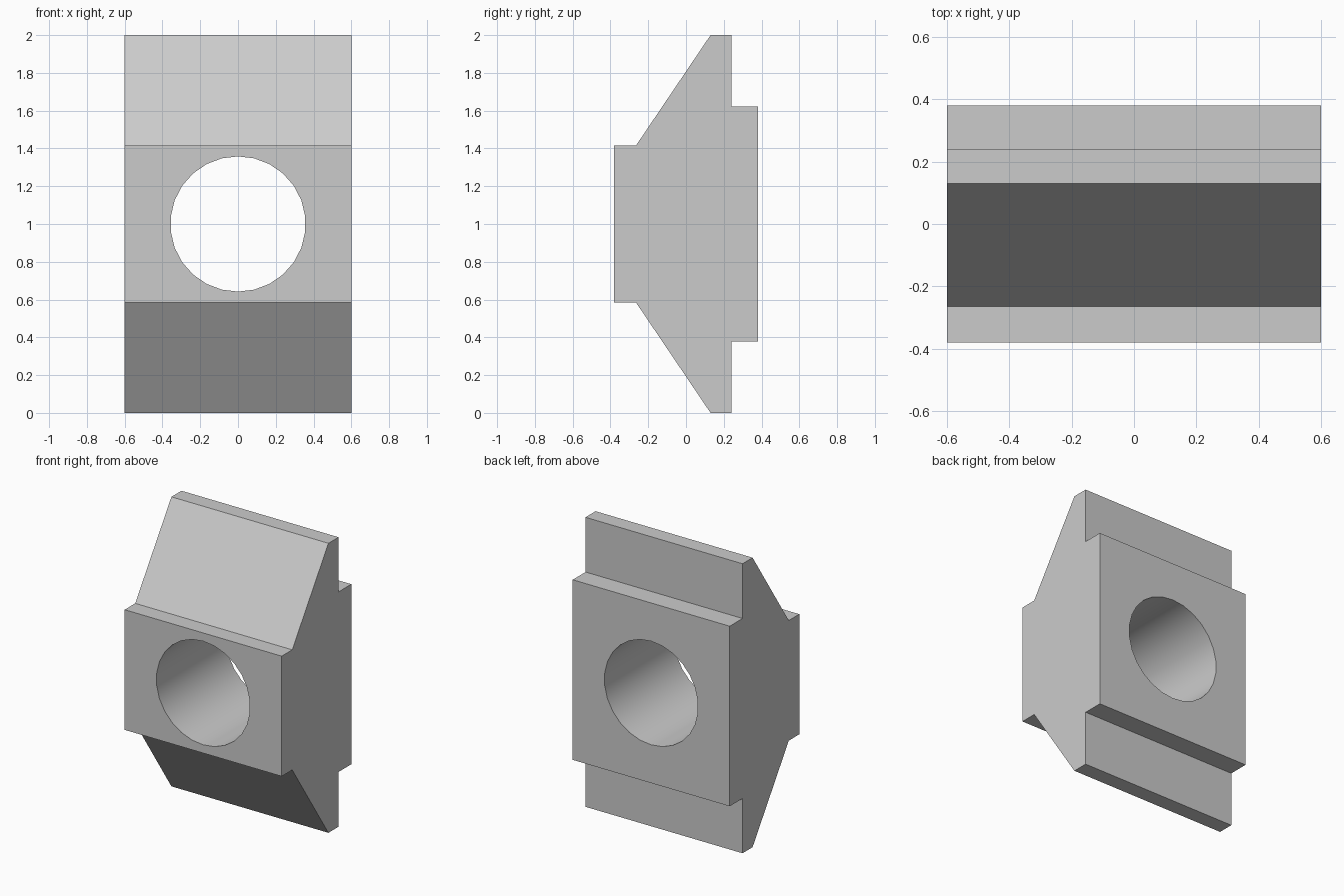
import bpy
import bmesh
import math

cube = bpy.data.objects.get("Cube")
if cube:
    bpy.data.objects.remove(cube, do_unlink=True)

HALF_WIDTH = 0.6
MID_Z = 1.0

grey = bpy.data.materials.new("light_grey")
grey.use_nodes = True
colour = (0.6, 0.6, 0.6, 1)
grey.diffuse_color = colour
grey.node_tree.nodes["Principled BSDF"].inputs["Base Color"].default_value = colour

# Upper half of the side profile as (y, height above the middle), mirrored below
upper = [(-0.38, 0.415), (-0.265, 0.415), (0.13, 1.0),
         (0.24, 1.0), (0.24, 0.622), (0.38, 0.622)]
profile = upper + [(y, -h) for y, h in reversed(upper)]

# Block body: side profile extruded across the width
bm = bmesh.new()
face = bm.faces.new([bm.verts.new((-HALF_WIDTH, y, MID_Z + h)) for y, h in profile])
extruded = bmesh.ops.extrude_face_region(bm, geom=[face], use_keep_orig=True)
moved = [v for v in extruded["geom"] if isinstance(v, bmesh.types.BMVert)]
bmesh.ops.translate(bm, verts=moved, vec=(2 * HALF_WIDTH, 0, 0))
bmesh.ops.recalc_face_normals(bm, faces=bm.faces)
mesh = bpy.data.meshes.new("slot_block")
bm.to_mesh(mesh)
bm.free()
block = bpy.data.objects.new("slot_block", mesh)
bpy.context.collection.objects.link(block)
mesh.materials.append(grey)

# Round through hole from front to back
bpy.ops.mesh.primitive_cylinder_add(vertices=26, radius=0.358, depth=2,
                                    location=(0, 0, MID_Z),
                                    rotation=(math.pi / 2, 0, 0))
cutter = bpy.context.object
cutter.name = "hole_cutter"
cutter.hide_render = True
cutter.data.materials.append(grey)

bpy.ops.object.select_all(action='DESELECT')
block.select_set(True)
bpy.context.view_layer.objects.active = block
hole = block.modifiers.new("hole", 'BOOLEAN')
hole.operation = 'DIFFERENCE'
hole.solver = 'EXACT'
hole.object = cutter
bpy.ops.object.modifier_apply(modifier=hole.name)
bpy.data.objects.remove(cutter, do_unlink=True)

# Smooth hole wall, crisp block edges
bpy.ops.object.shade_smooth_by_angle(angle=math.radians(30))
